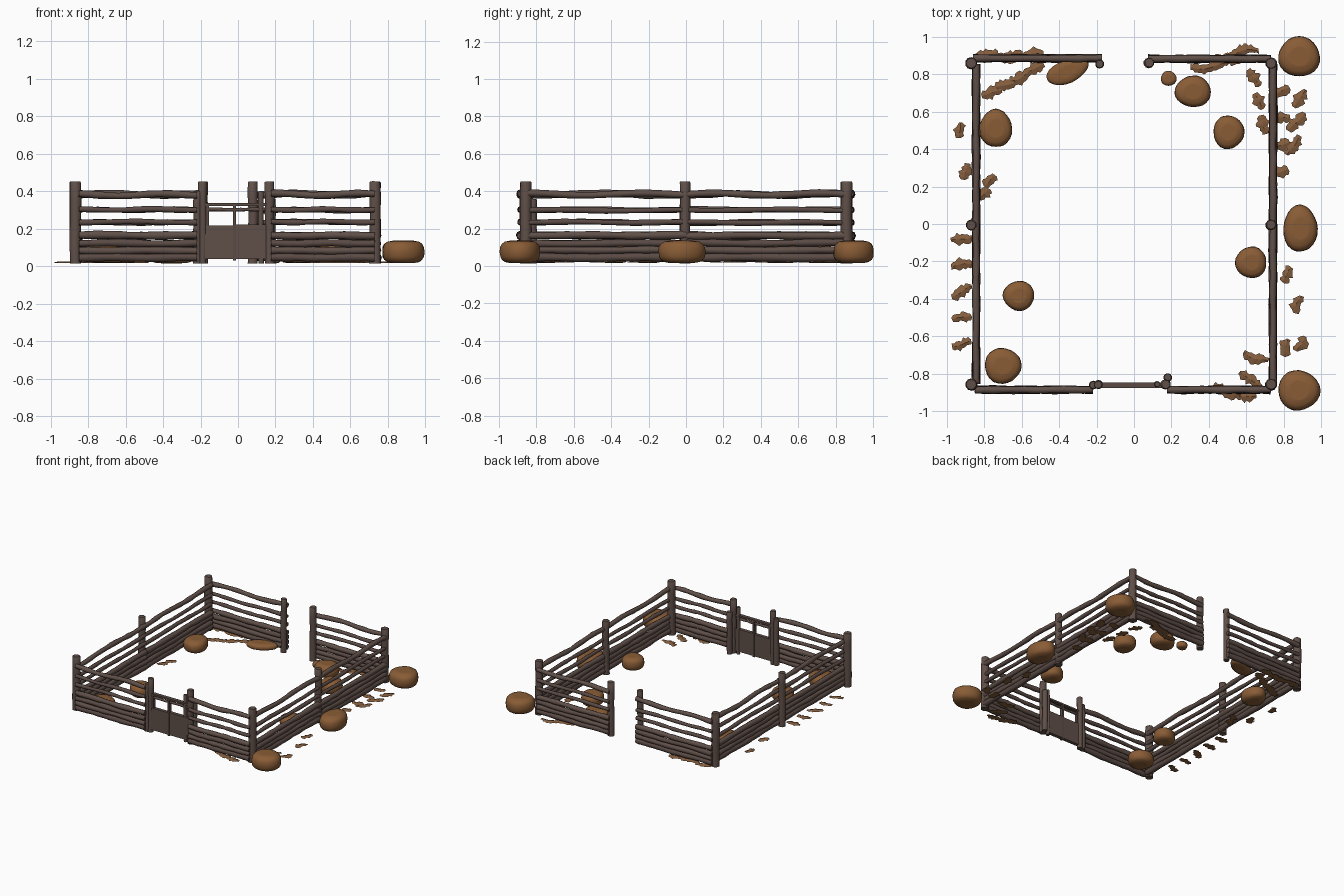
import bpy, bmesh, math, random
from mathutils import Vector

if "Cube" in bpy.data.objects:
    bpy.data.objects.remove(bpy.data.objects["Cube"])
random.seed(7)
U = random.uniform


def material(name, rgb):
    m = bpy.data.materials.new(name)
    m.diffuse_color = (*rgb, 1)
    m.use_nodes = True
    m.node_tree.nodes["Principled BSDF"].inputs["Base Color"].default_value = m.diffuse_color
    return m


WOOD = material("weathered wood", (0.117, 0.079, 0.066))
DARK = material("dark wood", (0.103, 0.069, 0.059))
HAY = material("hay brown", (0.250, 0.108, 0.037))
STRAW = material("straw brown", (0.235, 0.112, 0.048))
BASE = 0.015


def finish(bm, name, mat, smooth=True):
    bmesh.ops.recalc_face_normals(bm, faces=bm.faces)
    for f in bm.faces:
        f.smooth = smooth and len(f.verts) < 6
    me = bpy.data.meshes.new(name)
    bm.to_mesh(me)
    bm.free()
    me.materials.append(mat)
    bpy.context.collection.objects.link(bpy.data.objects.new(name, me))


def skin(bm, rings):
    """Joins rings of vertices into a closed, capped skin."""
    n = len(rings[0])
    for r0, r1 in zip(rings, rings[1:]):
        for i in range(n):
            j = (i + 1) % n
            bm.faces.new((r0[i], r0[j], r1[j], r1[i]))
    bm.faces.new(rings[0])
    bm.faces.new(rings[-1])


def tube(name, points, radii, mat, sides=8):
    bm = bmesh.new()
    axis = (points[-1] - points[0]).normalized()
    a = axis.cross(Vector((1, 0, 0)) if abs(axis.z) > 0.5 else Vector((0, 0, 1))).normalized()
    b = axis.cross(a)
    turns = [math.tau * i / sides for i in range(sides)]
    skin(bm, [[bm.verts.new(p + r * (a * math.cos(t) + b * math.sin(t))) for t in turns]
              for p, r in zip(points, radii)])
    finish(bm, name, mat)


def post(name, x, y, r, top=0.453):
    zs = [BASE + (top - BASE) * i / 5 for i in range(6)]
    zs.insert(5, top - 0.006)
    pts = [Vector((x + U(-.002, .002), y + U(-.002, .002), z)) for z in zs]
    rad = [r * U(0.96, 1.06) for _ in zs]
    rad[-1] = r * 0.85
    tube(name, pts, rad, WOOD, 10)


def rail(name, p, q, z, r, wave, mat):
    n = 13
    p, q = Vector((*p, z)), Vector((*q, z))
    side = (q - p).normalized().cross(Vector((0, 0, 1)))
    ph, fr = U(0, 6.28), U(2.2, 3.2)
    pts = [p.lerp(q, i / (n - 1)) + side * U(-.002, .002)
           + Vector((0, 0, wave * math.sin(ph + fr * i / (n - 1) * math.pi))) for i in range(n)]
    tube(name, pts, [r * U(0.85, 1.1) for _ in pts], mat)


# Posts
for side, x in (("left", -0.868), ("right", 0.732)):
    for where, y in (("back", 0.858), ("middle", -0.005), ("front", -0.857)):
        post(f"{side}_{where}_post", x, y, 0.028 if where == "middle" else 0.031)
post("back_gap_left_post", -0.182, 0.855, 0.023)
post("back_gap_right_post", 0.08, 0.86, 0.027)
post("gate_left_post", -0.19, -0.857, 0.022)
post("gate_left_brace", -0.218, -0.86, 0.022, 0.40)
post("gate_right_post", 0.168, -0.857, 0.026)
post("gate_latch_post", 0.122, -0.855, 0.015, 0.40)
post("gate_rear_stake", 0.18, -0.82, 0.022, 0.36)

# Rails: one stack of logs for each span, (height, radius, waviness)
LEVELS = [(0.383, 0.019, 0.006), (0.300, 0.015, 0.003), (0.234, 0.015, 0.003),
          (0.164, 0.021, 0.002), (0.122, 0.020, 0.003), (0.084, 0.020, 0.002),
          (0.045, 0.023, 0.002)]
SPANS = {
    "back_left": ((-0.86, 0.885), (-0.17, 0.885)),
    "back_right": ((0.075, 0.882), (0.73, 0.882)),
    "front_left": ((-0.85, -0.885), (-0.22, -0.885)),
    "front_right": ((0.175, -0.885), (0.73, -0.885)),
}
for side, x in (("left", -0.843), ("right", 0.742)):
    for where, y in (("back", 0.855), ("front", -0.855)):
        SPANS[f"{side}_{where}_half"] = ((x, y), (x, 0))
for name, (p, q) in SPANS.items():
    for i, (z, r, w) in enumerate(LEVELS):
        rail(f"{name}_rail_{i + 1}", p, q, z + U(-.002, .002), r, w,
             WOOD if i in (0, 3, 5) else DARK)


# Gate: two boards below, bars above
def box(name, x0, x1, z0, z1, mat, thick=0.028):
    bm = bmesh.new()
    bmesh.ops.create_cube(bm, size=1)
    bmesh.ops.scale(bm, vec=(x1 - x0, thick, z1 - z0), verts=bm.verts)
    bmesh.ops.translate(bm, vec=((x0 + x1) / 2, -0.86, (z0 + z1) / 2), verts=bm.verts)
    finish(bm, name, mat, False)


box("gate_left_board", -0.18, -0.028, 0.038, 0.218, WOOD)
box("gate_right_board", -0.012, 0.15, 0.038, 0.222, WOOD)
box("gate_centre_bar", -0.028, -0.012, 0.03, 0.335, DARK, 0.03)
box("gate_left_bar", -0.172, -0.156, 0.20, 0.33, DARK, 0.022)
box("gate_top_bar", -0.19, 0.16, 0.322, 0.336, DARK, 0.03)
rail("gate_second_bar", (-0.19, -0.86), (0.16, -0.86), 0.302, 0.010, 0.001, DARK)


# Hay bales: squat rounded drums with lumpy outlines
def bale(name, x, y, rx, ry, h, turn=0.0):
    bm = bmesh.new()
    ph = U(0, 6.28)
    ct, st = math.cos(turn), math.sin(turn)
    rings = []
    for k in range(9):
        a = math.pi * (k + 0.5) / 9 - math.pi / 2
        w = math.cos(a) ** 0.42
        z = BASE + h / 2 * (1 + math.copysign(abs(math.sin(a)) ** 0.8, a))
        ring = []
        for i in range(24):
            t = math.tau * i / 24
            lump = w * (1 + 0.03 * math.sin(3 * t + ph) + U(-.012, .012))
            u, v = rx * lump * math.cos(t), ry * lump * math.sin(t)
            ring.append(bm.verts.new((x + u * ct - v * st, y + u * st + v * ct, z)))
        rings.append(ring)
    skin(bm, rings)
    finish(bm, name, HAY)


BALES = [(.882, .893, .112, .108), (.888, -.025, .092, .126), (.88, -.888, .112, .108),
         (-.738, .51, .088, .102), (.185, .777, .042, .04),
         (.315, .707, .097, .084), (.505, .49, .083, .09), (.625, -.205, .084, .084),
         (-.615, -.383, .084, .08), (-.70, -.757, .098, .096)]
for i, (x, y, rx, ry) in enumerate(BALES):
    bale(f"hay_bale_{i + 1}", x, y, rx, ry, 0.122 if x > 0.8 else 0.10 if ry > 0.07 else 0.05)
bale("slumped_hay_heap", -0.355, 0.815, 0.12, 0.062, 0.05, 0.4)


# Straw scraps: thin ragged strips, slightly raised along the middle
def scrap(name, x, y, length, width, deg):
    bm = bmesh.new()
    n = max(6, int(length / 0.012))
    a = math.radians(deg)
    d, s = Vector((math.cos(a), math.sin(a), 0)), Vector((-math.sin(a), math.cos(a), 0))
    bend, ph = U(-.12, .12) * length, U(0, 6.28)
    rows = []
    for i in range(n + 1):
        t = i / n
        body = math.sin(math.pi * (0.06 + 0.88 * t)) ** 0.5
        c = Vector((x, y, BASE + 0.003)) + d * (t - .5) * length + s * (bend * math.sin(ph + 4 * t))
        w0, w1 = (width * 0.5 * body * U(0.6, 1.35) for _ in range(2))
        rows.append([bm.verts.new(c - s * w0), bm.verts.new(c + Vector((0, 0, 0.008 * body))),
                     bm.verts.new(c + s * w1)])
    skin(bm, rows)
    finish(bm, name, STRAW, False)


# Rows of scraps along the fence: start, end, count, length, angle
ROWS = {
    "left_front": ((-.92, -.64), (-.92, -.08), 5, .11, 15),
    "left_back": ((-.90, .28), (-.93, .50), 2, .09, 85),
    "left_inner": ((-.80, .16), (-.77, .23), 2, .08, 60),
    "back_left_edge": ((-.79, .90), (-.55, .90), 3, .14, 0),
    "back_left_inner": ((-.76, .70), (-.53, .83), 4, .11, 25),
    "back_right_edge": ((.40, .845), (.57, .905), 3, .18, 0),
    "back_right_inner": ((.64, .78), (.69, .53), 3, .10, -65),
    "right_back": ((.79, .28), (.79, .71), 4, .08, 20),
    "right_outer": ((.85, .42), (.885, .67), 3, .12, 65),
    "right_front": ((.81, -.66), (.815, -.27), 2, .09, 60),
    "right_front_outer": ((.89, -.64), (.875, -.43), 2, .10, 70),
    "front_right_inner": ((.65, -.71), (.62, -.83), 2, .14, -30),
    "front_right_edge": ((.46, -.89), (.60, -.92), 3, .11, 0),
}
for name, (p, q, count, length, deg) in ROWS.items():
    for i in range(count):
        c = Vector(p).lerp(Vector(q), i / (count - 1))
        scrap(f"{name}_straw_{i + 1}", c.x, c.y, length * U(.9, 1.1), 0.06, deg + U(-12, 12))
